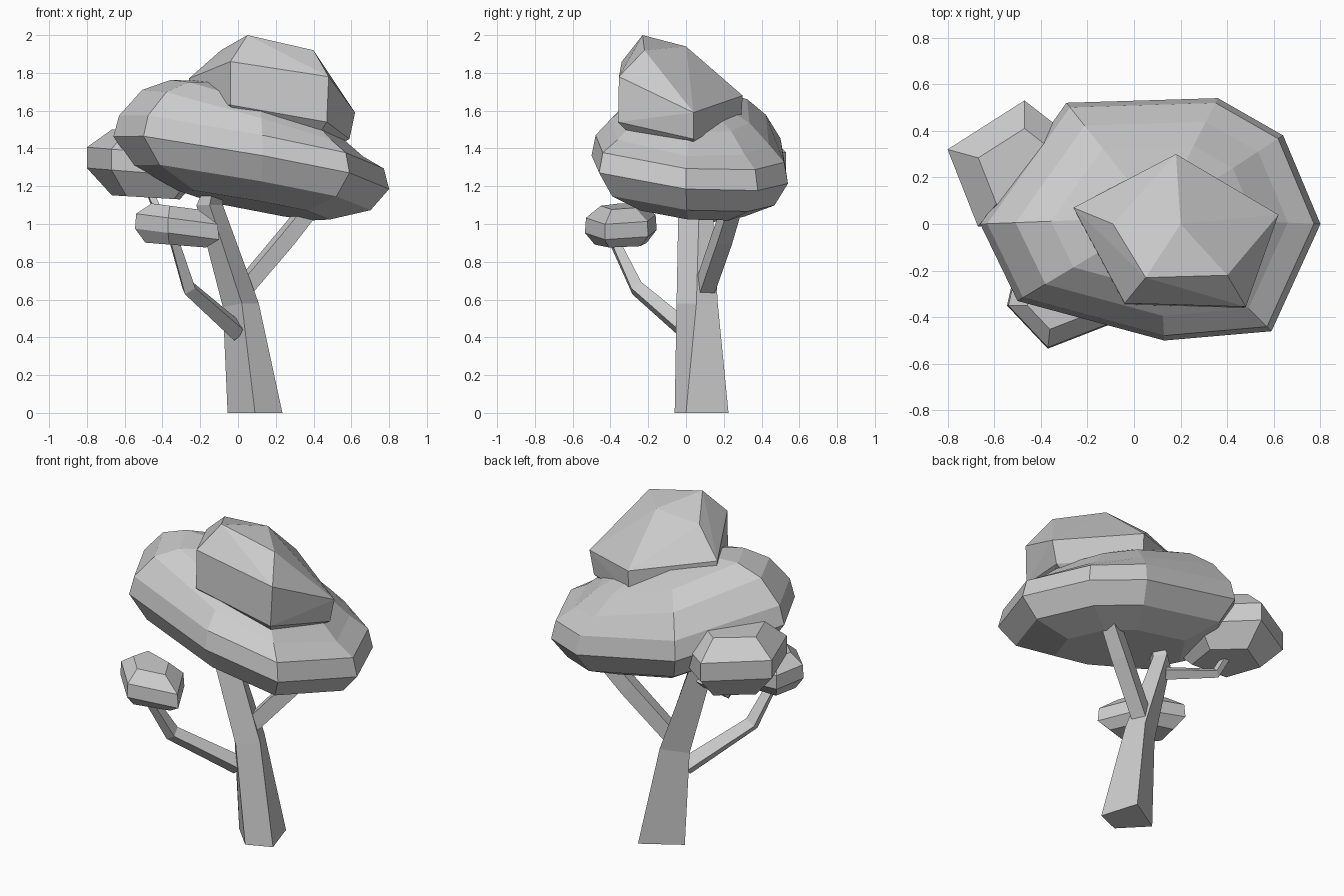
import bpy, bmesh, math
from mathutils import Vector

if "Cube" in bpy.data.objects:
    bpy.data.objects.remove(bpy.data.objects["Cube"])


def finish(name, bm):
    bmesh.ops.recalc_face_normals(bm, faces=bm.faces)
    mesh = bpy.data.meshes.new(name)
    bm.to_mesh(mesh)
    bm.free()
    obj = bpy.data.objects.new(name, mesh)
    bpy.context.collection.objects.link(obj)
    return obj


def loft(name, rings):
    # Skin a stack of equal-sized rings and cap both ends
    bm = bmesh.new()
    loops = [[bm.verts.new(p) for p in ring] for ring in rings]
    n = len(loops[0])
    for a, b in zip(loops, loops[1:]):
        for i in range(n):
            j = (i + 1) % n
            bm.faces.new((a[i], a[j], b[j], b[i]))
    bm.faces.new(loops[0][::-1])
    bm.faces.new(loops[-1])
    return finish(name, bm)


def branch(name, path, radii, phase=0.0):
    # Four-sided limb following a path
    pts = [Vector(p) for p in path]
    rings = []
    for i, p in enumerate(pts):
        tangent = pts[min(i + 1, len(pts) - 1)] - pts[max(i - 1, 0)]
        q = tangent.to_track_quat('Z', 'Y')
        angles = [phase + k * math.pi / 2 for k in range(4)]
        rings.append([p + q @ Vector((radii[i] * math.cos(a), radii[i] * math.sin(a), 0))
                      for a in angles])
    return loft(name, rings)


def foliage(name, outline, centre, z, layers):
    # Faceted leaf mass: one outline scaled through layers (scale, height, slope x, slope y)
    rings = []
    for s, dz, sx, sy in layers:
        ring = []
        for x, y in outline:
            dx, dy = (x - centre[0]) * s, (y - centre[1]) * s
            ring.append((centre[0] + dx, centre[1] + dy, z + dz + sx * dx + sy * dy))
        rings.append(ring)
    return loft(name, rings)


# Leaning trunk
loft("trunk", [
    [(.09, -.06, 0), (.235, 0, 0), (.165, .225, 0), (-.055, .09, 0)],
    [(.02, -.05, .58), (.11, .055, .58), (.06, .168, .58), (-.08, .08, .56)],
    [(-.15, -.04, 1.1), (-.08, .07, 1.1), (-.12, .14, 1.1), (-.22, .05, 1.1)],
    [(-.12, -.01, 1.25), (-.07, .05, 1.25), (-.1, .09, 1.25), (-.15, .05, 1.25)],
])

# Limbs
branch("right_branch", [(.03, .1, .66), (.25, .19, .92), (.45, .27, 1.17)],
       [.06, .062, .055], math.pi / 4)
branch("front_branch", [(0, .01, .43), (-.26, -.26, .66), (-.35, -.4, .95)], [.055, .045, .03])
branch("back_left_branch", [(-.16, .07, 1.02), (-.42, .2, 1.06), (-.48, .25, 1.2)], [.04, .03, .025])

# Large tilted canopy
foliage("main_canopy",
        [(-.66, 0), (-.5, -.33), (.13, -.5), (.59, -.46),
         (.8, .0), (.64, .38), (.36, .54), (-.29, .52)],
        (.1, .03), 1.335,
        [(.55, -.24, -.19, -.1), (.86, -.15, -.19, -.1), (1, -.02, -.19, -.1),
         (.96, .09, -.2, -.1), (.8, .19, -.3, -.1), (.6, .28, -.32, -.1), (.3, .34, -.35, -.1)])

# Rear left leaf mass
foliage("back_left_foliage",
        [(-.8, .32), (-.67, -.01), (-.25, 0), (-.2, .32), (-.47, .53)],
        (-.47, .23), 1.3,
        [(.6, -.16, -.06, 0), (1, -.03, -.08, 0), (1, .08, -.08, 0), (.6, .19, -.05, 0)])

# Small front leaf mass
foliage("front_foliage",
        [(-.545, -.35), (-.37, -.535), (-.1, -.43), (-.22, -.2), (-.5, -.155)],
        (-.35, -.35), .98,
        [(.72, -.09, -.08, 0), (1, -.03, -.13, 0), (.97, .05, -.13, 0), (.55, .115, -.13, 0)])

# Upper leaf mass, a faceted hull
bm = bmesh.new()
for p in [(-.04, -.34, 1.86), (.48, -.355, 1.78), (.62, .04, 1.59), (.18, .3, 1.68),
          (-.26, .07, 1.77), (-.04, -.345, 1.63), (.47, -.36, 1.54), (.59, .04, 1.45),
          (.18, .29, 1.53), (-.24, .07, 1.6), (.05, -.23, 2.0), (.4, -.22, 1.92),
          (.2, .0, 1.94), (-.09, .0, 1.92),
          (.02, -.26, 1.53), (.42, -.28, 1.46), (.5, .03, 1.4), (.18, .2, 1.43)]:
    bm.verts.new(p)
bmesh.ops.convex_hull(bm, input=bm.verts)
bmesh.ops.delete(bm, geom=[v for v in bm.verts if not v.link_faces], context='VERTS')
finish("upper_foliage", bm)
